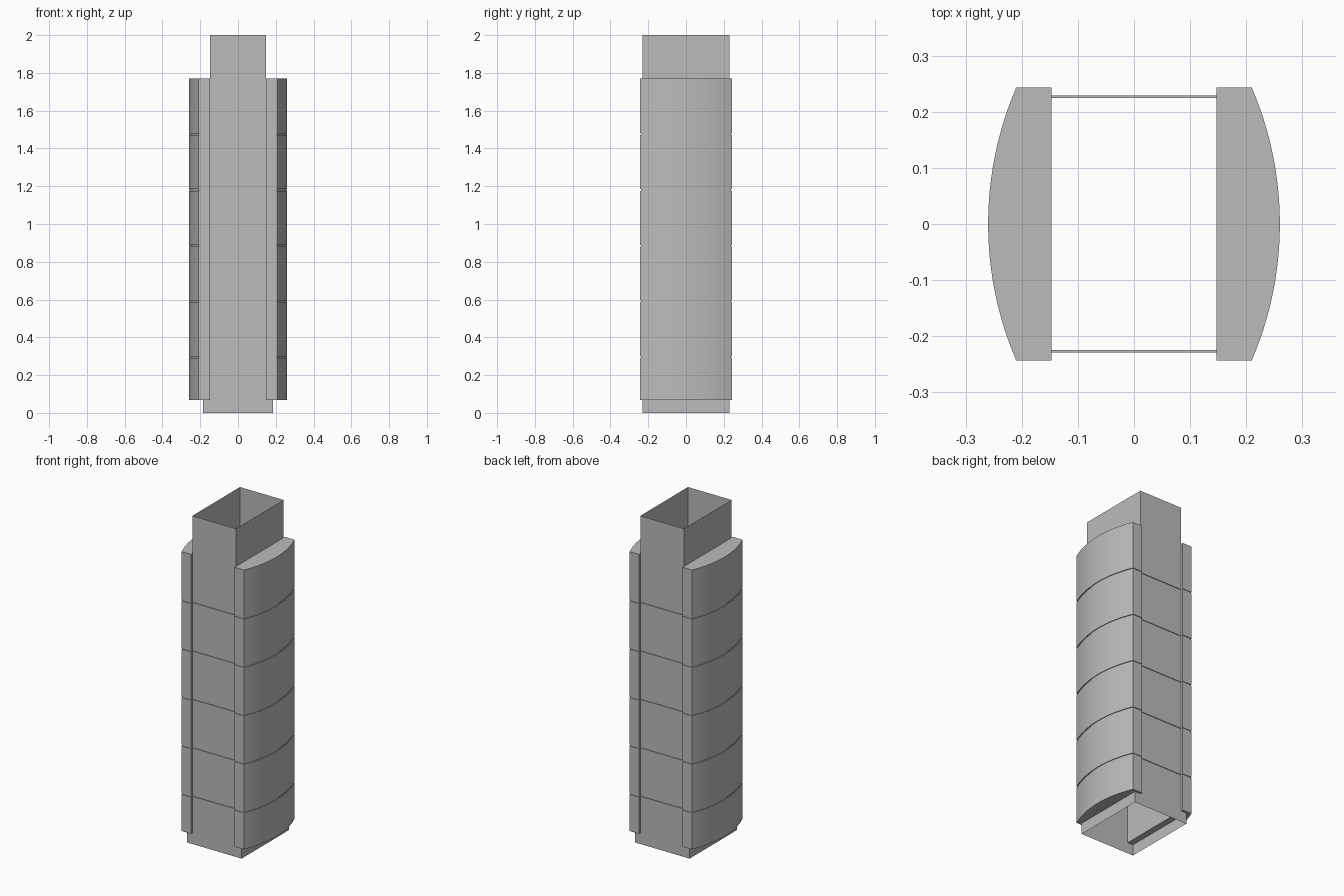
import bpy
import bmesh
import math

cube = bpy.data.objects.get("Cube")
if cube:
    bpy.data.objects.remove(cube, do_unlink=True)

# Single wall material
grey = bpy.data.materials.new("concrete_grey")
grey.use_nodes = True
colour = (0.5, 0.5, 0.5, 1)
grey.diffuse_color = colour
grey.node_tree.nodes["Principled BSDF"].inputs["Base Color"].default_value = colour

FLOOR = 0.295      # storey pitch
GAP = 0.004        # half the height of a joint
DEPTH = 0.004      # how far a joint is cut in
BAY_BOTTOM, BAY_TOP, TOP = 0.068, 1.77, 2.0
CORE_X, CORE_Y = 0.147, 0.229


def levels(bottom, top):
    """Heights with inset amounts, recessed at every storey joint."""
    result = [(bottom, 0)]
    for i in range(1, 6):
        z = i * FLOOR
        result += [(z - GAP, 0), (z - GAP, DEPTH), (z + GAP, DEPTH), (z + GAP, 0)]
    return result + [(top, 0)]


def loft(name, outline, steps, capped):
    """Join outlines (a function of inset) stacked at the given heights."""
    bm = bmesh.new()
    rings = [[bm.verts.new((x, y, z)) for x, y in outline(d)] for z, d in steps]
    for low, high in zip(rings, rings[1:]):
        n = len(low)
        for i in range(n):
            j = (i + 1) % n
            if (low[i].co - high[i].co).length + (low[j].co - high[j].co).length > 1e-6:
                bm.faces.new((low[i], low[j], high[j], high[i]))
    if capped:
        bm.faces.new(rings[0][::-1])
        bm.faces.new(rings[-1])
    bmesh.ops.remove_doubles(bm, verts=bm.verts, dist=1e-5)
    bmesh.ops.dissolve_degenerate(bm, edges=bm.edges, dist=1e-5)
    if capped:
        bmesh.ops.recalc_face_normals(bm, faces=bm.faces)
    mesh = bpy.data.meshes.new(name)
    bm.to_mesh(mesh)
    bm.free()
    mesh.materials.append(grey)
    obj = bpy.data.objects.new(name, mesh)
    bpy.context.collection.objects.link(obj)
    return obj


def rectangle(hx, hy):
    return [(-hx, -hy), (hx, -hy), (hx, hy), (-hx, hy)]


def bay_outline(side):
    """Flat cheeks and inner face with a bowed outer face."""
    def outline(d):
        half, edge, bow = 0.243 - d, 0.21 - d, 0.05
        radius = (half ** 2 + bow ** 2) / (2 * bow)
        sweep = math.asin(half / radius)
        points = [(CORE_X, half), (CORE_X, -half)]
        for i in range(25):
            a = sweep * (i / 12 - 1)
            points.append((edge + bow - radius * (1 - math.cos(a)), radius * math.sin(a)))
        return [(side * x, y) for x, y in points][::side]
    return outline


# Open rectangular shaft
loft("core_shaft", lambda d: rectangle(CORE_X, CORE_Y - d),
     levels(BAY_BOTTOM, TOP), False)

# Open plinth ring below the bays
loft("base_plinth", lambda d: rectangle(0.185, CORE_Y),
     [(0, 0), (BAY_BOTTOM, 0)], False)

# Bowed bays on both sides
for name, side in (("left_bay", 1), ("right_bay", -1)):
    bay = loft(name, bay_outline(side), levels(BAY_BOTTOM, BAY_TOP), True)
    bpy.ops.object.select_all(action="DESELECT")
    bay.select_set(True)
    bpy.context.view_layer.objects.active = bay
    bpy.ops.object.shade_smooth_by_angle(angle=math.radians(20))
